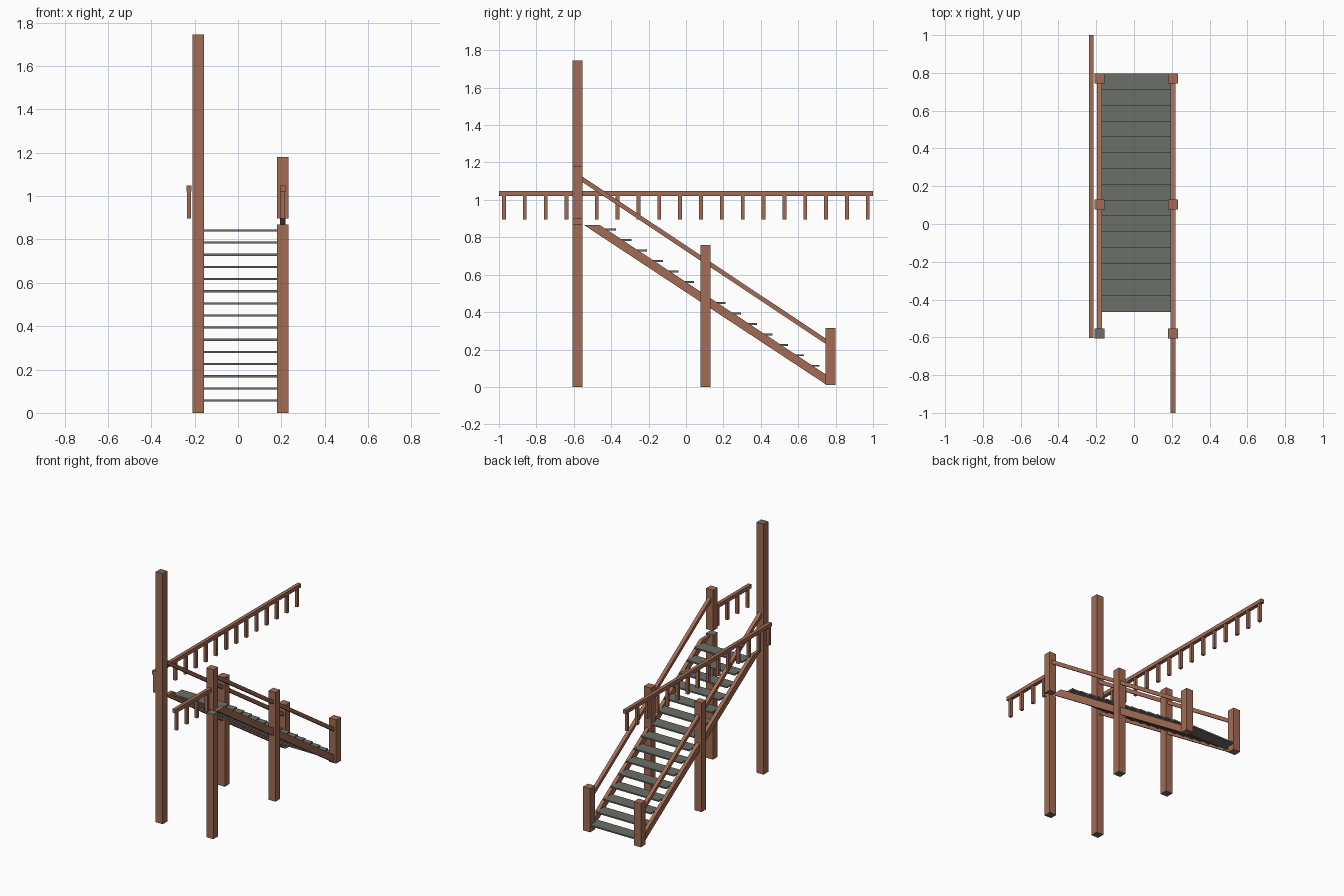
import bpy

if "Cube" in bpy.data.objects:
    bpy.data.objects.remove(bpy.data.objects["Cube"])


def material(name, rgb):
    m = bpy.data.materials.new(name)
    m.diffuse_color = (*rgb, 1)
    m.use_nodes = True
    m.node_tree.nodes["Principled BSDF"].inputs["Base Color"].default_value = m.diffuse_color
    return m


BROWN = material("red brown wood", (0.36, 0.15, 0.09))
GREY = material("grey tread", (0.15, 0.158, 0.142))


def prism(name, profile, x0, x1, grey_ends=()):
    """Extrude a (y, z) profile along x; z-facing faces may be grey."""
    n = len(profile)
    verts = [(x, y, z) for x in (x0, x1) for y, z in profile]
    faces = [tuple(reversed(range(n))), tuple(range(n, 2 * n))]
    faces += [(i, (i + 1) % n, n + (i + 1) % n, n + i) for i in range(n)]
    me = bpy.data.meshes.new(name)
    me.from_pydata(verts, [], faces)
    me.materials.append(BROWN)
    me.materials.append(GREY)
    for p in me.polygons:
        if ("top" in grey_ends and p.normal.z > 0.9) or \
           ("bottom" in grey_ends and p.normal.z < -0.9) or "all" in grey_ends:
            p.material_index = 1
    ob = bpy.data.objects.new(name, me)
    bpy.context.collection.objects.link(ob)
    return ob


def box(name, x, y, z, grey=()):
    return prism(name, [(y[0], z[0]), (y[1], z[0]), (y[1], z[1]), (y[0], z[1])],
                 x[0], x[1], grey)


# both sides of the stair: posts, stringer and sloping handrail
for side, cx in (("left", -0.183), ("right", 0.207)):
    px = (cx - 0.027, cx + 0.027)
    box(side + "_middle_post", px, (0.077, 0.130), (0, 0.76), ("bottom",))
    box(side + "_bottom_post", px, (0.745, 0.798), (0.01, 0.315))
    prism(side + "_stringer",
          [(-0.545, 0.865), (0.75, 0.012), (0.75, 0.065), (-0.46, 0.865)],
          cx - 0.0125, cx + 0.0125)
    prism(side + "_handrail",
          [(-0.558, 1.098), (0.75, 0.228), (0.75, 0.257), (-0.558, 1.127)],
          cx - 0.0125, cx + 0.0125)

# top posts: tall one on the left, split one on the right
ty = (-0.606, -0.554)
box("left_tall_post", (-0.21, -0.156), ty, (0, 1.745), ("top", "bottom"))
box("right_top_post_lower", (0.18, 0.234), ty, (0, 0.868), ("top", "bottom"))
box("right_top_post_upper", (0.18, 0.234), ty, (0.897, 1.18))

# open treads
for i in range(15):
    y = 0.797 - i * 0.0837
    z = 0.052 + i * 0.056
    box(f"tread_{i + 1}", (-0.171, 0.196), (y - 0.09, y), (z, z + 0.01), ("all",))


# level railings with hanging balusters
def railing(side, cx, y0, y1, first, count):
    box(side + "_level_rail", (cx - 0.0125, cx + 0.0125), (y0, y1), (1.022, 1.048))
    for i in range(count):
        y = first + i * 0.1115
        box(f"{side}_baluster_{i + 1}", (cx - 0.01, cx + 0.01),
            (y - 0.01, y + 0.01), (0.896, 1.022))


railing("left", -0.226, -0.604, 1.0, -0.589, 15)
railing("right", 0.207, -1.0, -0.604, -0.973, 4)
